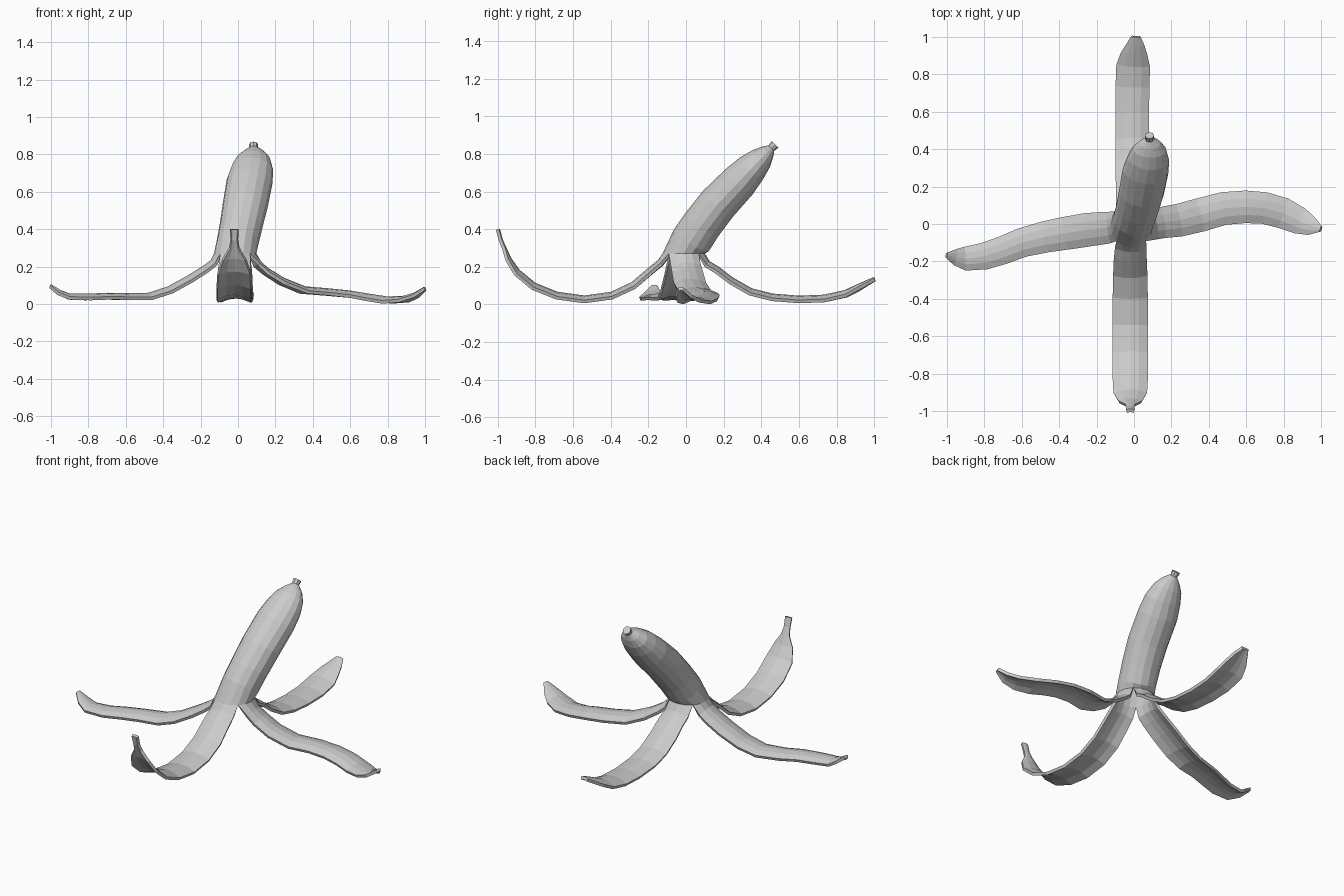
import bpy, bmesh, math
from mathutils import Vector as V

Z = V((0, 0, 1))
SIDES = 16
bm = bmesh.new()


def tangent(pts, i):
    return (pts[min(i + 1, len(pts) - 1)] - pts[max(i - 1, 0)]).normalized()


# Unpeeled upper body: x, y, z, radius across, radius front-back
body = [
    (-0.015, -0.012, 0.27, 0.113, 0.113),
    (0.000, 0.028, 0.34, 0.112, 0.109),
    (0.018, 0.085, 0.425, 0.115, 0.107),
    (0.040, 0.170, 0.535, 0.121, 0.105),
    (0.062, 0.285, 0.655, 0.123, 0.098),
    (0.077, 0.350, 0.725, 0.112, 0.084),
    (0.083, 0.400, 0.775, 0.090, 0.064),
    (0.085, 0.432, 0.808, 0.058, 0.042),
    (0.085, 0.453, 0.830, 0.024, 0.022),
]
spine = [V(b[:3]) for b in body]
rings = []
for i, (x, y, z, ra, rb) in enumerate(body):
    t = Z if i == 0 else tangent(spine, i)
    u = (V((1, 0, 0)) - t * t.x).normalized()
    v = t.cross(u)
    ring = []
    for k in range(SIDES):
        a = 2 * math.pi * k / SIDES
        ring.append(bm.verts.new(spine[i] + u * ra * math.cos(a) + v * rb * math.sin(a)))
    rings.append(ring)
for lo, hi in zip(rings, rings[1:]):
    for k in range(SIDES):
        n = (k + 1) % SIDES
        bm.faces.new((lo[k], lo[n], hi[n], hi[k]))
bm.faces.new(rings[-1])


# Peeled strips grow out of a quarter of the bottom ring
def strip(quarter, rows):
    pts = [V(r[:3]) for r in rows]
    start = quarter * 4 - 2
    prev = [rings[0][(start + j) % SIDES] for j in range(5)]
    for i, r in enumerate(rows):
        t = tangent(pts, i)
        side = Z.cross(V((t.x, t.y, 0))).normalized()
        n = t.cross(side)
        w = r[3]
        row = []
        for j in range(5):
            f = j / 2 - 1
            row.append(bm.verts.new(pts[i] + side * w * f - n * w * 0.26 * f * f))
        for j in range(4):
            bm.faces.new((prev[j], row[j], row[j + 1], prev[j + 1]))
        prev = row


# Right strip
strip(0, [
    (0.125, 0.002, 0.225, 0.082), (0.165, 0.010, 0.190, 0.084),
    (0.25, 0.022, 0.138, 0.088), (0.36, 0.050, 0.094, 0.09),
    (0.48, 0.083, 0.084, 0.088), (0.60, 0.092, 0.072, 0.087),
    (0.70, 0.085, 0.055, 0.085), (0.80, 0.057, 0.040, 0.083),
    (0.885, 0.017, 0.044, 0.072), (0.945, -0.010, 0.062, 0.050),
    (0.995, -0.025, 0.092, 0.017)])
# Back strip
strip(1, [
    (-0.012, 0.125, 0.230, 0.083), (-0.01, 0.175, 0.200, 0.085),
    (-0.01, 0.25, 0.143, 0.088), (-0.01, 0.35, 0.086, 0.09),
    (-0.01, 0.46, 0.058, 0.09), (-0.01, 0.60, 0.047, 0.09),
    (-0.008, 0.73, 0.052, 0.091), (-0.005, 0.84, 0.076, 0.090),
    (0.000, 0.90, 0.103, 0.072), (0.008, 0.955, 0.128, 0.048),
    (0.010, 0.998, 0.146, 0.026)])
# Left strip
strip(2, [
    (-0.145, -0.020, 0.235, 0.084), (-0.185, -0.024, 0.205, 0.087),
    (-0.27, -0.034, 0.152, 0.09), (-0.38, -0.052, 0.092, 0.088),
    (-0.48, -0.070, 0.060, 0.084), (-0.60, -0.100, 0.058, 0.078),
    (-0.70, -0.140, 0.060, 0.075), (-0.80, -0.172, 0.055, 0.072),
    (-0.90, -0.185, 0.056, 0.064), (-0.95, -0.178, 0.075, 0.044),
    (-0.998, -0.168, 0.105, 0.016)])
# Front strip, ending in the narrow stem
strip(3, [
    (-0.018, -0.15, 0.235, 0.085), (-0.02, -0.20, 0.195, 0.088),
    (-0.02, -0.29, 0.118, 0.092), (-0.02, -0.40, 0.067, 0.094),
    (-0.02, -0.54, 0.048, 0.095), (-0.02, -0.68, 0.067, 0.095),
    (-0.02, -0.80, 0.115, 0.095), (-0.02, -0.885, 0.185, 0.090),
    (-0.02, -0.93, 0.250, 0.064), (-0.02, -0.955, 0.305, 0.028),
    (-0.02, -0.973, 0.345, 0.021), (-0.02, -0.988, 0.402, 0.023)])

mesh = bpy.data.meshes.new("fruit_peel")
bm.to_mesh(mesh)
bm.free()
peel = bpy.data.objects.new("fruit_peel", mesh)
bpy.context.collection.objects.link(peel)
mod = peel.modifiers.new("skin", 'SOLIDIFY')
mod.thickness = 0.018
mod.offset = -1

# Small flared nub on the blossom end
axis = V((0, 0.7, 0.7))
bpy.ops.mesh.primitive_cone_add(vertices=8, radius1=0.021, radius2=0.025, depth=0.03,
                                location=(0.083, 0.463, 0.84),
                                rotation=axis.to_track_quat('Z', 'Y').to_euler())
bpy.context.object.name = "end_nub"
